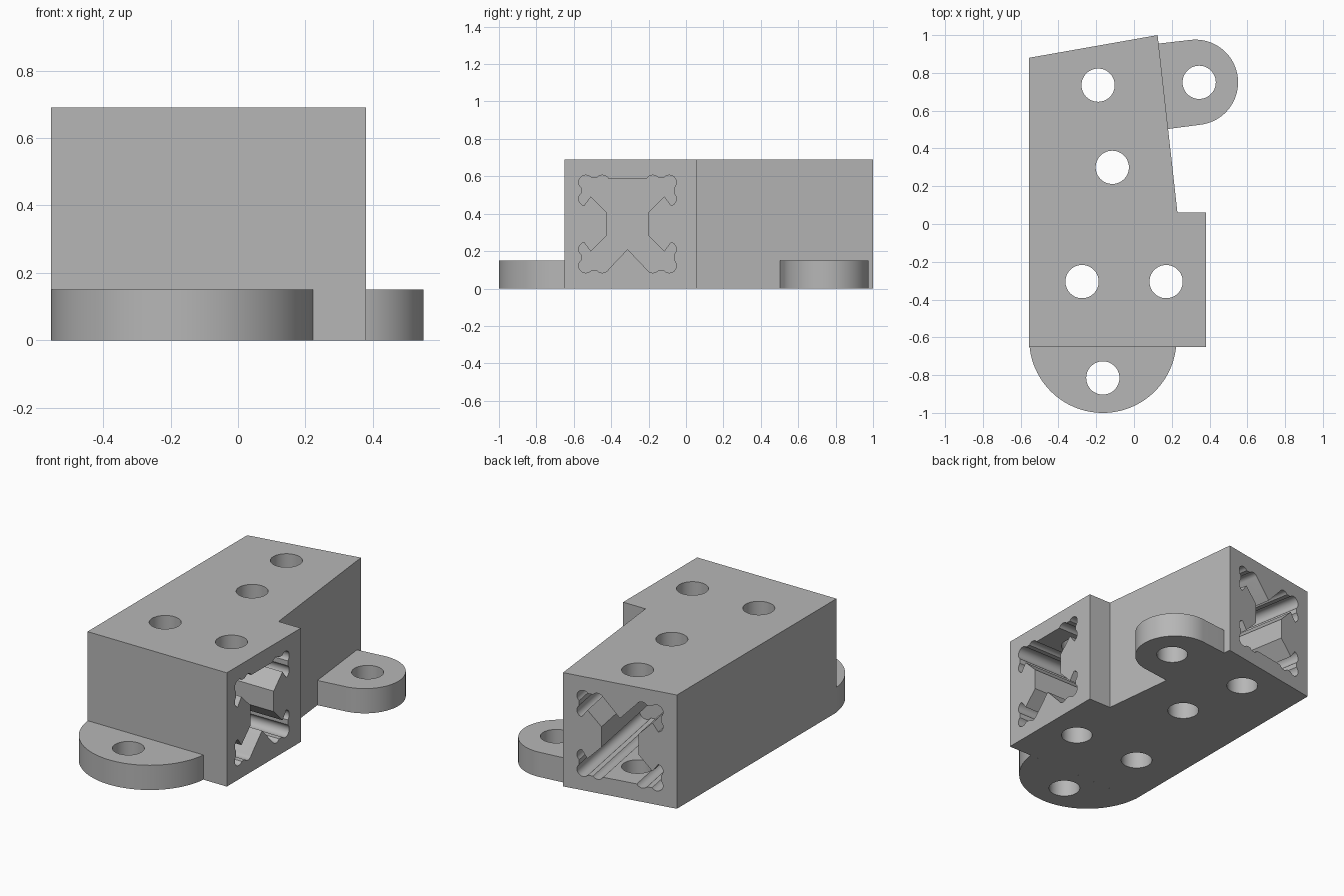
import bpy, bmesh
from math import sin, cos, radians
from mathutils import Vector

cube = bpy.data.objects.get("Cube")
if cube:
    bpy.data.objects.remove(cube, do_unlink=True)

grey = bpy.data.materials.new("plain grey")
grey.use_nodes = True
grey.diffuse_color = (0.47, 0.47, 0.47, 1)
grey.node_tree.nodes["Principled BSDF"].inputs["Base Color"].default_value = grey.diffuse_color

HEIGHT, LUG_HEIGHT, HOLE_R = 0.69, 0.15, 0.088
X, Y, Z = Vector((1, 0, 0)), Vector((0, 1, 0)), Vector((0, 0, 1))


def arc(cx, cy, r, start, end, steps):
    angles = [radians(start + (end - start) * i / steps) for i in range(steps + 1)]
    return [(cx + r * cos(a), cy + r * sin(a)) for a in angles]


def prism(name, outline, depth, origin=(0, 0, 0), u=X, v=Y, w=Z):
    """Extrude a 2D outline lying in the u, v plane along w."""
    bm = bmesh.new()
    base = [bm.verts.new(Vector(origin) + u * a + v * b) for a, b in outline]
    face = bm.faces.new(base)
    moved = bmesh.ops.extrude_face_region(bm, geom=[face])["geom"]
    bmesh.ops.translate(bm, vec=w * depth,
                        verts=[g for g in moved if isinstance(g, bmesh.types.BMVert)])
    bmesh.ops.recalc_face_normals(bm, faces=bm.faces)
    mesh = bpy.data.meshes.new(name)
    bm.to_mesh(mesh)
    bm.free()
    mesh.materials.append(grey)
    obj = bpy.data.objects.new(name, mesh)
    bpy.context.collection.objects.link(obj)
    return obj


def select(obj):
    bpy.ops.object.select_all(action="DESELECT")
    obj.select_set(True)
    bpy.context.view_layer.objects.active = obj


def cut(obj, cutter):
    mod = obj.modifiers.new("cut", "BOOLEAN")
    mod.operation, mod.solver, mod.object = "DIFFERENCE", "EXACT", cutter
    select(obj)
    bpy.ops.object.modifier_apply(modifier=mod.name)
    bpy.data.objects.remove(cutter, do_unlink=True)


def drill(obj, x, y):
    cut(obj, prism("drill", arc(x, y, HOLE_R, 0, 354.375, 63), 1, origin=(0, 0, -0.1)))


# Main block
body = prism("body", [(-0.555, -0.65), (0.38, -0.65), (0.38, 0.06),
                      (0.23, 0.06), (0.125, 1.0), (-0.555, 0.88)], HEIGHT)

# Slotted rail socket: one quadrant, mirrored, flat on one side
lobe, near, r = 0.223, 0.135, 0.038
quadrant = [(0.112, 0.062), (0.197, 0.147)]
quadrant += arc(lobe, near, r, -75, 50, 10)
quadrant += arc(lobe, lobe, r, -50, 140, 14)
quadrant += arc(near, lobe, r, 40, 150, 10)
right = [(0, -0.135)] + [(a, -b) for a, b in reversed(quadrant)] + quadrant
socket = right + [(-a, b) for a, b in reversed(right[1:])]

GAP, DEPTH = 0.05, 0.82
along = Vector((0.68, 0.12, 0)).normalized()
inward = Vector((along.y, -along.x, 0))
side_start = Vector((0.38 + GAP, -0.3125, HEIGHT / 2))
back_start = Vector((-0.215, 0.94, HEIGHT / 2)) - inward * GAP
cut(body, prism("side_socket", socket, DEPTH + GAP, side_start, Y, Z, -X))
cut(body, prism("back_socket", socket, DEPTH + GAP, back_start, along, -Z, inward))

# Bolt holes through the block
for x, y in [(-0.19, 0.735), (-0.115, 0.30), (-0.275, -0.305), (0.17, -0.305)]:
    drill(body, x, y)

# Rounded mounting lugs
front_lug = prism("front_lug", arc(-0.165, -0.61, 0.39, 185.9, 354.1, 48), LUG_HEIGHT)
drill(front_lug, -0.165, -0.815)

back_lug = prism("back_lug", [(0.13, 0.955), (0.18, 0.503)]
                 + arc(0.325, 0.75, 0.226, -84, 96, 48), LUG_HEIGHT)
drill(back_lug, 0.345, 0.75)

for part in (body, front_lug, back_lug):
    select(part)
    bpy.ops.object.shade_smooth_by_angle(angle=radians(28))
